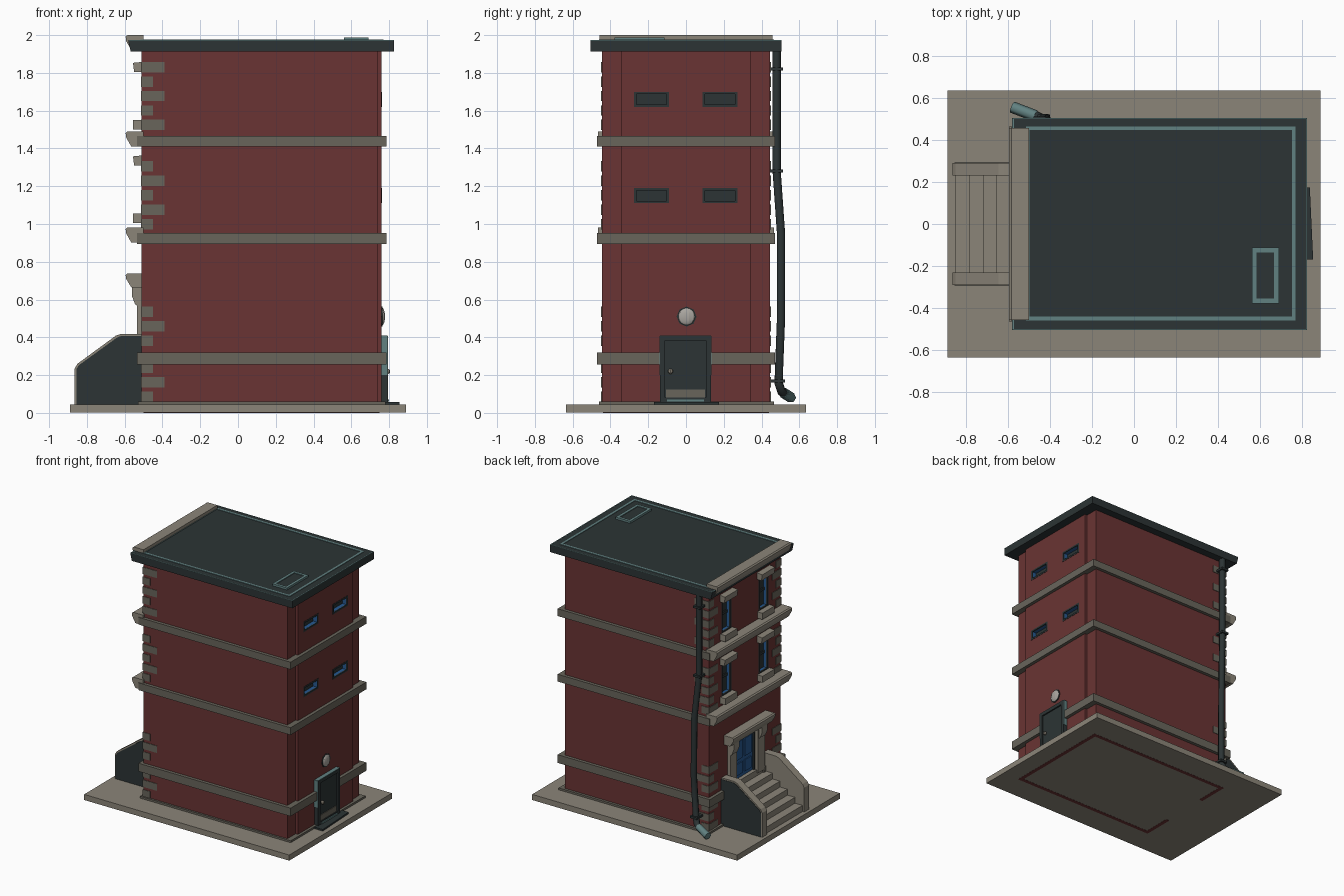
import bpy, bmesh, math
from mathutils import Vector

if "Cube" in bpy.data.objects:
    bpy.data.objects.remove(bpy.data.objects["Cube"])


def mat(name, r, g, b):
    m = bpy.data.materials.new(name)
    m.diffuse_color = (r, g, b, 1)
    m.use_nodes = True
    m.node_tree.nodes["Principled BSDF"].inputs["Base Color"].default_value = m.diffuse_color
    return m


RED = mat("brick red", 0.142, 0.034, 0.033)
STONE = mat("taupe stone", 0.26, 0.235, 0.19)
TRIM = mat("weathered trim stone", 0.14, 0.13, 0.105)
DARK = mat("dark slate", 0.025, 0.034, 0.035)
TEAL = mat("pale teal", 0.12, 0.22, 0.22)
BLUE = mat("door blue", 0.02, 0.10, 0.28)
LAMP = mat("lamp grey", 0.40, 0.38, 0.35)


def finish(name, bm, m):
    bmesh.ops.recalc_face_normals(bm, faces=bm.faces)
    me = bpy.data.meshes.new(name)
    bm.to_mesh(me)
    bm.free()
    me.materials.append(m)
    ob = bpy.data.objects.new(name, me)
    bpy.context.collection.objects.link(ob)
    return ob


def boxes(name, m, *bounds):
    """One object from boxes given as (x0, x1, y0, y1, z0, z1)."""
    bm = bmesh.new()
    for x0, x1, y0, y1, z0, z1 in bounds:
        vs = bmesh.ops.create_cube(bm, size=1)["verts"]
        for v in vs:
            v.co = Vector(((x0 + x1) / 2 + v.co.x * (x1 - x0),
                           (y0 + y1) / 2 + v.co.y * (y1 - y0),
                           (z0 + z1) / 2 + v.co.z * (z1 - z0)))
    return finish(name, bm, m)


def prism(name, m, pts, axis, a, b):
    """Extrude a 2D profile: axis 'y' takes (x, z) points, 'z' takes (x, y)."""
    bm = bmesh.new()
    vs = [bm.verts.new((p, a, q) if axis == "y" else (p, q, a)) for p, q in pts]
    f = bm.faces.new(vs)
    new = bmesh.ops.extrude_face_region(bm, geom=[f])["geom"]
    d = Vector((0, b - a, 0) if axis == "y" else (0, 0, b - a))
    bmesh.ops.translate(bm, vec=d, verts=[g for g in new if isinstance(g, bmesh.types.BMVert)])
    return finish(name, bm, m)


def ring_yz(x0, x1, y0, y1, z0, z1, t):
    return [(x0, x1, y0, y0 + t, z0, z1), (x0, x1, y1 - t, y1, z0, z1),
            (x0, x1, y0 + t, y1 - t, z0, z0 + t), (x0, x1, y0 + t, y1 - t, z1 - t, z1)]


def ring_xy(x0, x1, y0, y1, z0, z1, t):
    return [(x0, x0 + t, y0, y1, z0, z1), (x1 - t, x1, y0, y1, z0, z1),
            (x0 + t, x1 - t, y0, y0 + t, z0, z1), (x0 + t, x1 - t, y1 - t, y1, z0, z1)]


# pavement slab, plinth and exposed wall footing
boxes("pavement", STONE, (-.89, .89, -.636, .636, .001, .045))
boxes("plinth", TRIM, (-.53, .78, -.46, .465, .04, .06))
boxes("footing", RED, (-.5, .75, .41, .44, 0, .03), (-.5, .75, -.44, -.41, 0, .03),
      (.72, .75, -.41, .41, 0, .03), (-.5, -.47, .19, .41, 0, .03), (-.5, -.47, -.41, -.19, 0, .03))

# brick body with a raised centre panel at the rear
walls = prism("walls", RED, [(-.51, -.445), (.74, -.445), (.74, -.342), (.76, -.342), (.76, .342),
                             (.74, .342), (.74, .445), (-.51, .445)], "z", .04, 1.93)
FRONT_WIN = [(y, z) for y in (-.23, .23) for z in (1.05, 1.545)]
REAR_WIN = [(y, z) for y in (-.182, .18) for z in (1.11, 1.62)]
holes = [(-.6, -.45, y - .06, y + .06, z, z + .265) for y, z in FRONT_WIN]
holes += [(.70, .8, y - .085, y + .085, z + .007, z + .073) for y, z in REAR_WIN]
holes.append((-.6, -.46, -.13, .13, .3, .65))
cutter = boxes("opening_cutter", RED, *holes)
cutter.hide_render = True
mod = walls.modifiers.new("openings", "BOOLEAN")
mod.object, mod.operation, mod.solver = cutter, "DIFFERENCE", "EXACT"
bpy.context.view_layer.objects.active = walls
bpy.ops.object.modifier_apply(modifier="openings")
bpy.data.objects.remove(cutter)

# tall facade windows: dark sash, blue reveal, stone lintel and sill
for y, z in FRONT_WIN:
    boxes("front_window_pane", DARK, (-.478, -.448, y - .06, y + .06, z, z + .265),
          (-.488, -.47, y - .06, y + .06, z + .125, z + .145),
          *ring_yz(-.512, -.50, y - .06, y + .06, z, z + .265, .014))
    boxes("front_window_reveal", BLUE, *ring_yz(-.50, -.478, y - .06, y + .06, z, z + .265, .012))
    boxes("window_sill", STONE, (-.555, -.5, y - .075, y + .075, z - .045, z + .005))
    prism("window_lintel", STONE, [(-.5, z + .26), (-.55, z + .26), (-.556, z + .308), (-.5, z + .314)],
          "y", y - .08, y + .08)

# small rear windows
for y, z in REAR_WIN:
    boxes("rear_window_pane", DARK, (.70, .725, y - .085, y + .085, z + .007, z + .073))
    boxes("rear_window_reveal", BLUE, *ring_yz(.725, .756, y - .085, y + .085, z + .007, z + .073, .006))
    boxes("rear_window_frame", DARK, *ring_yz(.752, .762, y - .093, y + .093, z, z + .08, .013))

# stone bands around the building, moulded cornices on the facade
for z0, z1 in ((.895, .952), (1.409, 1.466)):
    boxes("stone_band", TRIM, *ring_xy(-.535, .785, -.47, .47, z0, z1, .06))
boxes("low_band", TRIM, (-.535, .785, -.47, -.42, .257, .321), (-.535, .785, .42, .47, .257, .321),
      (.70, .785, -.42, -.13, .257, .321), (.70, .785, .125, .42, .257, .321),
      (-.535, -.49, -.42, -.2, .257, .321), (-.535, -.49, .2, .42, .257, .321))


def cornice(name, z, h, half):
    prism(name, STONE, [(-.5, z), (-.565, z), (-.592, z + h * .6), (-.595, z + h * .9),
                        (-.585, z + h), (-.5, z + h)], "y", -half, half)


cornice("facade_cornice_low", .902, .08, .465)
cornice("facade_cornice_high", 1.41, .08, .465)
cornice("roof_cornice", 1.92, .08, .458)

# quoins, alternating long and short, on both facade corners
q = []
for start, count, first_long in ((.058, 3, 0), (.355, 3, 0), (.972, 5, 0), (1.497, 5, 1)):
    for i in range(count):
        z = start + i * .0765
        long = (i + first_long) % 2
        lx, ly = (.12, .065) if long else (.06, .11)
        for s in (-1, 1):
            ya, yb = sorted((s * .449, s * (.449 - ly)))
            q.append((-.514, -.51 + lx, ya, yb, z, z + .055))
boxes("quoins", TRIM, *q)

# roof slab with pale rim lines and hatch
prism("roof_slab", DARK, [(-.568, 1.913), (.825, 1.913), (.825, 1.972), (-.582, 1.972)], "y", -.505, .505)
boxes("roof_rim", TEAL, *ring_xy(-.515, .77, -.46, .465, 1.96, 1.976, .018))
boxes("roof_edge_line", TEAL, *ring_xy(-.578, .8255, -.5055, .5055, 1.97, 1.973, .006))
boxes("hatch_frame", TEAL, *ring_xy(.562, .69, -.378, -.113, 1.96, 1.988, .022))
boxes("hatch_lid", DARK, (.58, .67, -.36, -.13, 1.96, 1.982))

# front stoop: steps and capped side walls with dark panels
boxes("steps", STONE, *[(-.85 + .065 * i, -.47, -.235, .235, .04, .093 + .046 * i) for i in range(6)])
CHEEK = [(-.865, .04), (-.865, .235), (-.85, .26), (-.645, .41), (-.62, .418), (-.505, .418)]
PANEL = [(-.856, .045), (-.856, .23), (-.843, .252), (-.64, .399), (-.618, .407), (-.505, .407)]
for s in (-1, 1):
    prism("stoop_wall", STONE, CHEEK + [(-.505, .04)], "y", s * .23, s * .29)
    prism("stoop_panel", DARK, PANEL + [(-.505, .045)], "y", s * .28, s * .293)

# front door with pilasters, brackets and hood
boxes("front_door", BLUE, (-.495, -.455, -.13, .13, .3, .65),
      *[(-.502, -.49, y - .04, y + .04, z, z + h) for y in (-.055, .055)
        for z, h in ((.35, .09), (.47, .14))])
boxes("front_door_frame", DARK, (-.507, -.46, -.13, -.117, .3, .65), (-.507, -.46, .117, .13, .3, .65),
      (-.507, -.46, -.117, .117, .637, .65))
for s in (-1, 1):
    ya, yb = sorted((s * .13, s * .215))
    boxes("door_pilaster", STONE, (-.535, -.46, ya, yb, .3, .67))
    prism("door_bracket", STONE, [(-.53, .565), (-.545, .575), (-.562, .62), (-.562, .68), (-.53, .68)],
          "y", s * .14, s * .21)
boxes("door_head", STONE, (-.53, -.48, -.215, .215, .64, .68))
cornice("door_hood", .665, .073, .26)

# rear door with pale outer trim and a slightly skewed step
boxes("rear_door_frame", DARK, *ring_yz(.75, .793, -.138, .133, .055, .408, .026))
boxes("rear_door_leaf", DARK, (.75, .782, -.115, .11, .06, .39))
boxes("rear_door_kick_plate", TRIM, (.778, .787, -.105, .1, .07, .125))
boxes("rear_door_threshold", TEAL, (.77, .80, -.1, .095, .06, .072))
boxes("rear_door_trim", TEAL, (.76, .792, -.138, .133, .404, .411),
      (.76, .792, -.141, -.136, .20, .408), (.76, .792, .131, .136, .20, .408))
prism("rear_step", DARK, [(.76, -.17), (.854, -.17), (.838, .175), (.76, .175)], "z", .04, .058)
bpy.ops.mesh.primitive_uv_sphere_add(segments=8, ring_count=6, radius=.014, location=(.792, -.082, .22))
knob = bpy.context.object
knob.name = "door_knob"
knob.data.materials.append(STONE)

# round wall lamp above the rear door
bpy.ops.mesh.primitive_cylinder_add(vertices=8, radius=.053, depth=.02, location=(.755, .003, .51),
                                    rotation=(0, math.pi / 2, 0))
base = bpy.context.object
base.name = "lamp_base"
base.data.materials.append(DARK)
bpy.ops.mesh.primitive_uv_sphere_add(segments=10, ring_count=8, radius=.046, location=(.763, .003, .51))
globe = bpy.context.object
globe.name = "lamp_globe"
globe.scale.x = .35
globe.data.materials.append(LAMP)
bpy.ops.object.shade_smooth_by_angle()


# drainpipe with collars and a spout
def pipe(name, m, pts, r):
    cu = bpy.data.curves.new(name, "CURVE")
    cu.dimensions = "3D"
    cu.bevel_depth, cu.bevel_resolution, cu.use_fill_caps = r, 1, True
    sp = cu.splines.new("POLY")
    sp.points.add(len(pts) - 1)
    for p, co in zip(sp.points, pts):
        p.co = (*co, 1)
    cu.materials.append(m)
    ob = bpy.data.objects.new(name, cu)
    bpy.context.collection.objects.link(ob)


pipe("drainpipe", DARK, [(-.45, .48, 1.93), (-.45, .48, 1.28), (-.425, .503, .95), (-.42, .503, .5),
                         (-.43, .49, .16), (-.45, .505, .115), (-.49, .525, .1)], .025)
pipe("drain_spout", TEAL, [(-.47, .515, .107), (-.58, .557, .08)], .028)
for z, y in ((1.82, .48), (1.28, .48), (.17, .49)):
    x = -.43 if z < 1 else -.45
    boxes("pipe_collar", DARK, (x - .03, x + .03, .44, y + .033, z - .008, z + .008))
